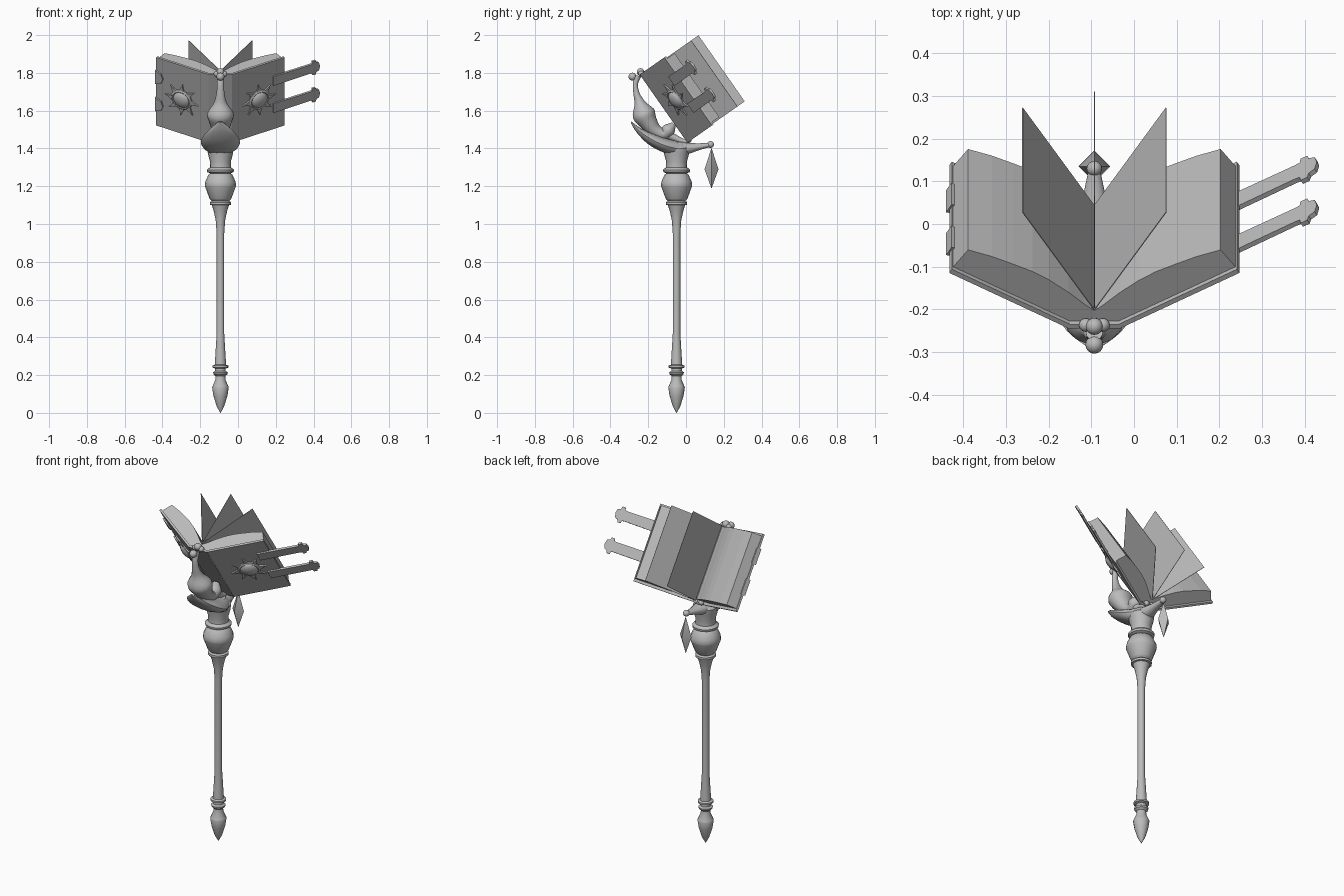
import bpy, bmesh, math
from mathutils import Matrix, Vector

if "Cube" in bpy.data.objects:
    bpy.data.objects.remove(bpy.data.objects["Cube"])

CX, CY = -0.093, -0.05
grey = bpy.data.materials.new("stone grey")
grey.diffuse_color = (0.5, 0.5, 0.5, 1)
grey.use_nodes = True
grey.node_tree.nodes["Principled BSDF"].inputs["Base Color"].default_value = grey.diffuse_color

# Book frame: x across, y opening direction, z along the spine
BOOK = Matrix.Translation((CX, -0.245, 1.791)) @ Matrix.Rotation(math.radians(35), 4, 'X')
TILT = math.atan2(0.159, 0.28)
MIRROR = Matrix.Scale(-1, 4, (1, 0, 0))
# Cover frame: x along the cover, y through its thickness, z along the spine
COVER = Matrix.Translation((0.06, 0, 0)) @ Matrix.Rotation(TILT, 4, 'Z')


def side(s):
    return BOOK @ (MIRROR if s < 0 else Matrix.Identity(4))


def finish(name, bm, mat=None, smooth=True):
    if mat is not None:
        bm.transform(mat)
    bmesh.ops.recalc_face_normals(bm, faces=bm.faces)
    me = bpy.data.meshes.new(name)
    bm.to_mesh(me)
    bm.free()
    me.materials.append(grey)
    ob = bpy.data.objects.new(name, me)
    bpy.context.collection.objects.link(ob)
    if smooth:
        bpy.ops.object.select_all(action='DESELECT')
        ob.select_set(True)
        bpy.context.view_layer.objects.active = ob
        bpy.ops.object.shade_smooth_by_angle(angle=math.radians(35))
    return ob


def skin(bm, rings):
    for a, b in zip(rings, rings[1:]):
        for i in range(len(a)):
            j = (i + 1) % len(a)
            bm.faces.new((a[i], a[j], b[j], b[i]))
    bm.faces.new(rings[0])
    bm.faces.new(rings[-1])


def prism(name, outline, lo, hi, mat, axis='Z'):
    """Outline in xy pushed along z, or in xz pushed along y."""
    bm = bmesh.new()
    rings = [[bm.verts.new((a, b, h) if axis == 'Z' else (a, h, b)) for a, b in outline] for h in (lo, hi)]
    skin(bm, rings)
    return finish(name, bm, mat, False)


def lathe(name, prof, mat, n=16):
    bm = bmesh.new()
    rings = [[bm.verts.new((r * math.cos(t), r * math.sin(t), z))
              for t in [2 * math.pi * i / n for i in range(n)]] for r, z in prof]
    skin(bm, rings)
    return finish(name, bm, mat)


def smooth_path(pts, steps=4):
    out = []
    for i in range(len(pts) - 1):
        p = [Vector(pts[max(0, min(len(pts) - 1, i + k))]) for k in (-1, 0, 1, 2)]
        for k in range(steps):
            t = k / steps
            out.append(0.5 * (2 * p[1] + (p[2] - p[0]) * t + (2 * p[0] - 5 * p[1] + 4 * p[2] - p[3]) * t * t
                              + (3 * p[1] - p[0] - 3 * p[2] + p[3]) * t ** 3))
    return out + [Vector(pts[-1])]


def sweep(name, pts, n=14):
    """Elliptical tube in the middle plane; points are (y, z, half width, half depth)."""
    path = smooth_path(pts)
    bm = bmesh.new()
    rings = []
    for i, p in enumerate(path):
        a, b = path[max(0, i - 1)], path[min(len(path) - 1, i + 1)]
        d = Vector((b[0] - a[0], b[1] - a[1])).normalized()
        ring = []
        for k in range(n):
            t = 2 * math.pi * k / n
            w, h = max(p[2], .002) * math.cos(t), max(p[3], .002) * math.sin(t)
            ring.append(bm.verts.new((CX + w, p[0] - d.y * h, p[1] + d.x * h)))
        rings.append(ring)
    skin(bm, rings)
    return finish(name, bm)


def ball(name, loc, r, scale=(1, 1, 1), mat=None):
    bm = bmesh.new()
    bmesh.ops.create_uvsphere(bm, u_segments=16, v_segments=10, radius=r)
    m = Matrix.Translation(loc) @ Matrix.Diagonal((*scale, 1))
    return finish(name, bm, m if mat is None else mat @ m)


# Turned staff with pommel, rings and cup
lathe("staff", [
    (.001, 0), (.02, .035), (.037, .09), (.044, .135), (.042, .14), (.027, .175), (.026, .195),
    (.037, .205), (.039, .215), (.028, .222), (.028, .235), (.042, .24), (.042, .25), (.03, .255),
    (.026, .32), (.02, .42), (.02, .95), (.025, 1.02), (.036, 1.07), (.046, 1.1), (.056, 1.102),
    (.056, 1.115), (.046, 1.122), (.054, 1.13), (.058, 1.135), (.08, 1.195), (.083, 1.205), (.08, 1.225),
    (.063, 1.262), (.054, 1.268), (.07, 1.275), (.072, 1.287), (.056, 1.3), (.055, 1.33),
    (.066, 1.37), (.07, 1.4), (.04, 1.435)], Matrix.Translation((CX, CY, 0)))

# Headpiece: curled leaf in front, horn behind
sweep("front_leaf", [(-.03, 1.395, .06, .04), (-.11, 1.415, .098, .038), (-.185, 1.45, .1, .032),
                     (-.25, 1.495, .065, .016), (-.29, 1.54, .012, .004)])
sweep("rear_horn", [(-.07, 1.4, .065, .045), (0, 1.4, .045, .033), (.06, 1.408, .028, .02),
                    (.12, 1.418, .015, .012), (.13, 1.42, .012, .01)])
ball("horn_knob", (CX, .13, 1.421), .018)

# Faceted hanging pendant
lathe("pendant", [(.001, 1.19), (.037, 1.29), (.001, 1.4)], Matrix.Translation((CX, .135, 0)), 4)

# Curled support holding the book
sweep("support_scroll", [(-.255, 1.785, .02, .018), (-.268, 1.74, .018, .014), (-.262, 1.69, .022, .017),
                         (-.245, 1.64, .035, .03), (-.225, 1.585, .07, .062), (-.2, 1.54, .06, .05),
                         (-.165, 1.495, .045, .038), (-.12, 1.475, .038, .032), (-.09, 1.5, .045, .036),
                         (-.065, 1.53, .015, .012)])
sweep("lower_hook", [(-.11, 1.48, .03, .025), (-.06, 1.455, .024, .02), (-.01, 1.435, .02, .015),
                     (.02, 1.445, .014, .012)])
ball("support_knob", (CX, -.283, 1.78), .021)
ball("top_lobe", (CX, -.24, 1.805), .02)
for s in (-1, 1):
    ball("side_lobe", (CX + s * .02, -.237, 1.795), .016)
    ball("hook_lobe", (CX + s * .018, .015, 1.445), .015)

# Spine board
prism("spine", [(-.062, 0), (.062, 0), (.06, .012), (-.06, .012)], -.44, 0, BOOK)

# Loose sheets fanning out of the middle
for ang in (-31, 0, 31):
    prism("loose_sheet", [(-.001, 0), (.001, 0), (.001, .327), (-.001, .327)], -.435, -.008,
          BOOK @ Matrix.Translation((0, .047, 0)) @ Matrix.Rotation(math.radians(ang), 4, 'Z'))


def clover(x0, u, root):
    """Strap outline ending in a three-lobed tip."""
    tip = [(0, .028), (.012, .03), (.014, .044), (.032, .044), (.036, .03), (.052, .024),
           (.058, 0)]
    pts = [(root, .03)] + [(x0 + a, b) for a, b in tip]
    return [(a, u + b) for a, b in pts] + [(a, u - b) for a, b in reversed(pts[:-1])]


for s in (-1, 1):
    S = side(s)
    C = S @ COVER
    # Cover board
    prism("cover", [(0, 0), (.322, 0), (.322, .012), (0, .012)], -.44, 0, C)
    # Page block with a curved upper surface
    prism("pages", [(0, .012), (.06, .012), (.332, .166), (.296, .216), (.24, .197), (.19, .175),
                    (.145, .154), (.106, .13), (.06, .094), (.025, .062), (0, .042)], -.425, -.013, S)
    # Sun emblem: dome, rim and rays
    E = C @ Matrix.Translation((.165, 0, -.218))
    ball("sun_dome", (0, 0, 0), .05, (1, .55, 1), E)
    lathe("sun_rim", [(.062, 0), (.062, .006), (.052, .012), (.046, .008)],
          E @ Matrix.Rotation(math.pi / 2, 4, 'X'), 20)
    for k in range(8):
        prism("sun_ray", [(.058, -.016), (.075, -.006), (.1, .006), (.078, .008), (.058, .014)],
              -.008, 0, E @ Matrix.Rotation(k * math.pi / 4, 4, 'Y'), 'Y')
    for u in (-.125, -.3):
        if s > 0:
            # Long clasp straps past the cover edge
            prism("clasp_strap", clover(.475, u, .25), -.008, .004, C, 'Y')
        else:
            # Catch plates wrapping the cover edge
            prism("catch_plate", [(.29, u - .03), (.326, u - .045), (.326, u + .045), (.29, u + .03),
                                  (.278, u)], -.008, .018, C, 'Y')
